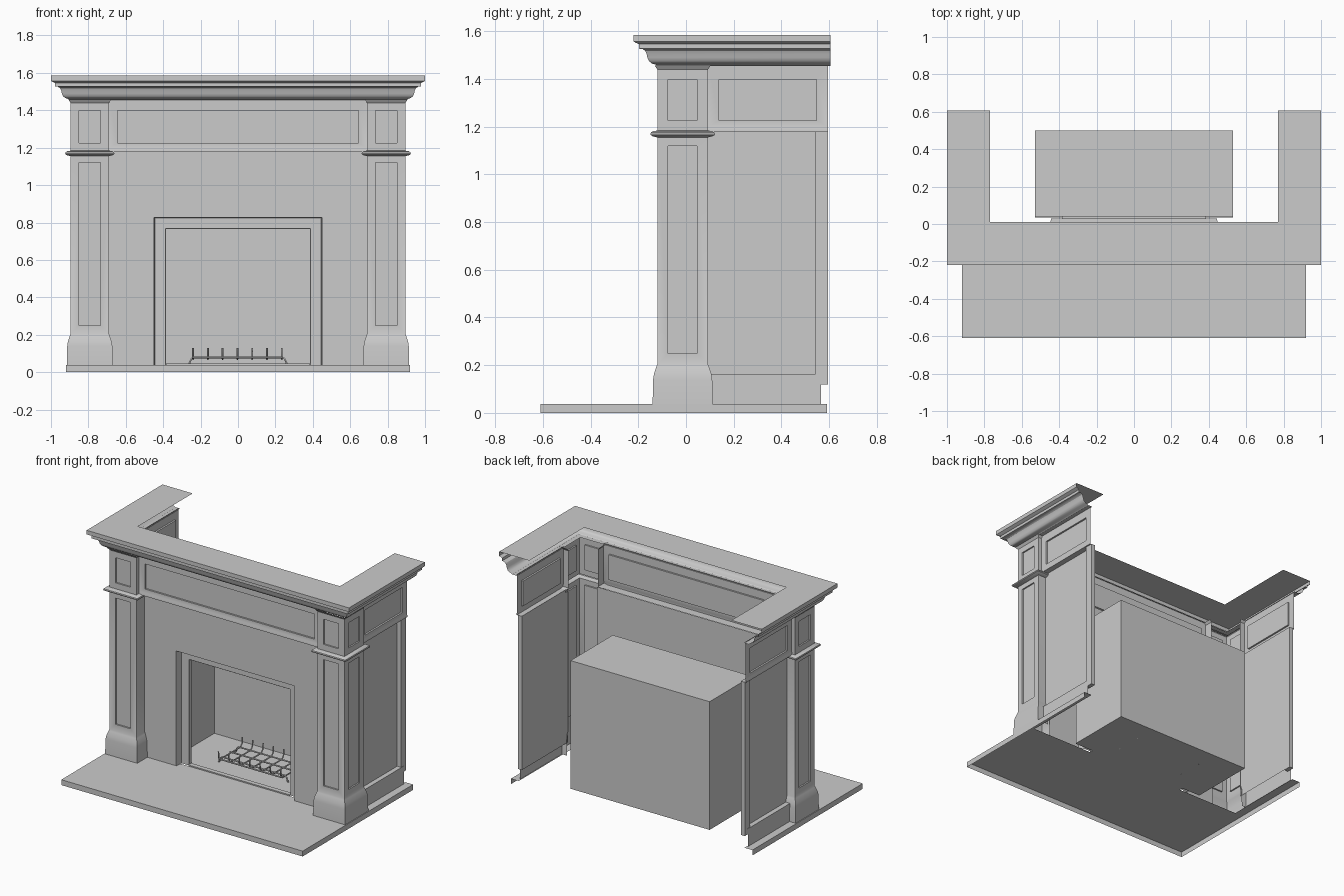
import bpy, bmesh
from mathutils import Vector

if "Cube" in bpy.data.objects:
    bpy.data.objects.remove(bpy.data.objects["Cube"])


def finish(name, bm, mirror=False, smooth=True):
    bmesh.ops.remove_doubles(bm, verts=bm.verts, dist=0.0002)
    me = bpy.data.meshes.new(name)
    bm.to_mesh(me)
    bm.free()
    ob = bpy.data.objects.new(name, me)
    bpy.context.collection.objects.link(ob)
    bpy.ops.object.select_all(action='DESELECT')
    ob.select_set(True)
    bpy.context.view_layer.objects.active = ob
    if smooth:
        bpy.ops.object.shade_smooth_by_angle()
    if mirror:
        ob.modifiers.new("mirror", 'MIRROR')
    return ob


def quad(bm, *pts):
    bm.faces.new([bm.verts.new(p) for p in pts])


def recessed(bm, q, panel):
    """A vertical quad with a sunken rectangular panel."""
    margin, z0, z1, depth = panel
    a, b, c, d = q
    u = (b - a).normalized()
    n = u.cross(Vector((0, 0, 1)))
    left, right = a + u * margin, b - u * margin
    hole = [Vector((p.x, p.y, z)) for p, z in ((left, z0), (right, z0), (right, z1), (left, z1))]
    back = [p - n * depth for p in hole]
    for i in range(4):
        j = (i + 1) % 4
        quad(bm, q[i], q[j], hole[j], hole[i])
        quad(bm, hole[i], hole[j], back[j], back[i])
    quad(bm, *back)


def sweep(name, path, profile, panels=None, mirror=False):
    """Mitred sweep of (offset, z) profile; outward is right of the path."""
    panels = panels or {}
    pts = [Vector(p) for p in path]
    norms = []
    for p, q in zip(pts, pts[1:]):
        d = (q - p).normalized()
        norms.append(Vector((d.y, -d.x)))
    rows = []
    for i, p in enumerate(pts):
        n1, n2 = norms[max(i - 1, 0)], norms[min(i, len(norms) - 1)]
        m = (n1 + n2) / (1 + n1.dot(n2))
        rows.append([Vector((p.x + m.x * o, p.y + m.y * o, z)) for o, z in profile])
    bm = bmesh.new()
    for i in range(len(rows) - 1):
        for j in range(len(profile) - 1):
            q = (rows[i][j], rows[i + 1][j], rows[i + 1][j + 1], rows[i][j + 1])
            if (i, j) in panels:
                recessed(bm, q, panels[i, j])
            else:
                quad(bm, *q)
    return finish(name, bm, mirror)


def arch_loft(rings, z0):
    """Skin between door-shaped outlines given as (half width, top, y)."""
    bm = bmesh.new()
    arcs = [[(-w, y, z0), (-w, y, h), (w, y, h), (w, y, z0)] for w, h, y in rings]
    for r, s in zip(arcs, arcs[1:]):
        for k in range(3):
            quad(bm, r[k], s[k], s[k + 1], r[k + 1])
    return bm


def box(name, lo, hi, mirror=False):
    bm = bmesh.new()
    bmesh.ops.create_cube(bm, size=1)
    for v in bm.verts:
        v.co = [(l + h) / 2 + c * (h - l) for l, h, c in zip(lo, hi, v.co)]
    return finish(name, bm, mirror, smooth=False)


# Hearth: open-bottomed top and rim, with narrow side runs to the wall
bm = bmesh.new()
rim = [(-.92, .592), (-.92, -.61), (.92, -.61), (.92, .592)]
inner = [(.86, .592), (.86, .01), (-.86, .01), (-.86, .592)]
quad(bm, *[(x, y, .037) for x, y in rim + inner])
for (x0, y0), (x1, y1) in zip(rim, rim[1:]):
    quad(bm, (x0, y0, 0), (x1, y1, 0), (x1, y1, .037), (x0, y0, .037))
finish("hearth", bm, smooth=False)

# Mantel shelf and crown moulding
sweep("mantel_shelf", [(-.895, .606), (-.895, -.115), (.895, -.115), (.895, .606)],
      [(-.03, 1.455), (.005, 1.455), (.012, 1.46), (.028, 1.465), (.040, 1.475),
       (.047, 1.49), (.050, 1.505), (.056, 1.518), (.068, 1.526), (.083, 1.527),
       (.083, 1.546), (.098, 1.553), (.105, 1.557), (.105, 1.585), (-.125, 1.585)])

# Pilasters: base, panelled shaft, bead and panelled block
shaft, block = (.045, .25, 1.12, .01), (.045, 1.225, 1.398, .01)
sweep("pilaster", [(.69, -.03), (.69, -.12), (.895, -.12), (.895, .092), (.83, .092)],
      [(.02, .037), (.018, .14), (.014, .165), (.004, .195), (0, .205),
       (0, 1.155), (.020, 1.160), (.027, 1.164), (.029, 1.169), (.027, 1.176),
       (.018, 1.181), (0, 1.184), (0, 1.44), (.012, 1.457)],
      {(1, 4): shaft, (2, 4): shaft, (1, 11): block, (2, 11): block}, mirror=True)

# Friezes with sunken panels
frieze = [(-.055, 1.178), (.004, 1.178), (.004, 1.19), (0, 1.2), (0, 1.46)]
sweep("front_frieze", [(-.69, -.09), (.69, -.09)], frieze, {(0, 3): (.045, 1.225, 1.398, .012)})
frieze[0] = (-.035, 1.178)
sweep("side_frieze", [(.87, .092), (.87, .595)], frieze,
      {(0, 3): (.047, 1.225, 1.398, .012)}, mirror=True)

# Side panels, stiles and skirting
sweep("side_panel", [(.835, .09), (.835, .55)], [(0, .12), (0, 1.18)], mirror=True)
box("side_stile", (.835, .54, .12), (.865, .595, 1.18), mirror=True)
sweep("side_skirting", [(.868, .09), (.868, .567)],
      [(0, .037), (0, .16), (-.033, .16)], mirror=True)

# Surround wall with reveal, and metal trim in the opening
finish("surround", arch_loft([(.70, 1.18, -.03), (.45, .828, -.03), (.444, .824, .03)], .037))
finish("opening_trim", arch_loft([(.444, .824, .02), (.388, .768, .02),
                                  (.385, .765, .024), (.385, .765, .042)], .037))
box("opening_threshold", (-.385, .01, .037), (.385, .042, .045))

# Firebox: front flange, shell, back and floor
bm = arch_loft([(.385, .765, .04), (.53, .92, .04), (.53, .92, .5)], .037)
quad(bm, (-.53, .5, .037), (.53, .5, .037), (.53, .5, .92), (-.53, .5, .92))
quad(bm, (-.53, .035, .037), (.53, .035, .037), (.53, .5, .037), (-.53, .5, .037))
finish("firebox", bm, smooth=False)

# Fire grate: fingered bars on bent rails
cu = bpy.data.curves.new("fire_grate", 'CURVE')
cu.dimensions = '3D'
cu.bevel_depth = .005
cu.bevel_resolution = 1
cu.use_fill_caps = True


def rod(pts):
    s = cu.splines.new('POLY')
    s.points.add(len(pts) - 1)
    for p, c in zip(s.points, pts):
        p.co = (*c, 1)


for i in range(7):
    x = -.24 + .079 * i
    rod([(x, .13, .13), (x, .133, .09), (x, .15, .07), (x, .37, .07), (x, .387, .09), (x, .39, .13)])
for y in (.17, .35):
    rod([(-.265, y, .036), (-.25, y, .07), (-.24, y, .078), (.24, y, .078), (.25, y, .07), (.265, y, .036)])
for y in (.135, .26):
    rod([(-.245, y, .078), (.24, y, .078)])
bpy.context.collection.objects.link(bpy.data.objects.new("fire_grate", cu))
